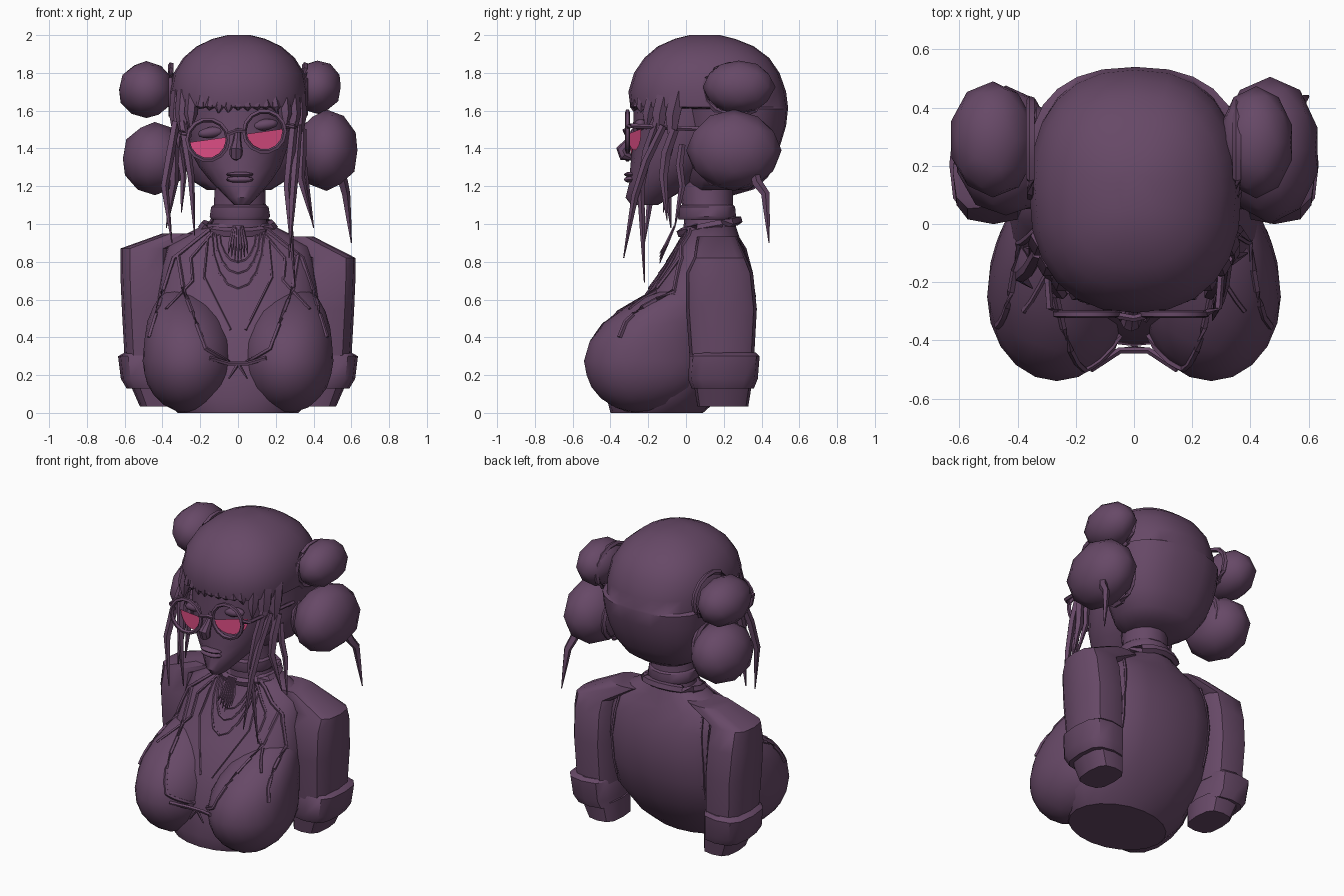
import bpy, bmesh, math, random
from math import sin, cos, pi
from mathutils import Vector, Matrix
from mathutils.bvhtree import BVHTree

random.seed(4)


def material(name, rgb):
    m = bpy.data.materials.new(name)
    m.diffuse_color = (*rgb, 1)
    return m


PURPLE = material("dusky purple", (0.135, 0.066, 0.135))
PINK = material("lens pink", (0.72, 0.075, 0.23))


def finish(name, bm, mat=PURPLE, angle=38):
    bmesh.ops.recalc_face_normals(bm, faces=bm.faces[:])
    me = bpy.data.meshes.new(name)
    bm.to_mesh(me)
    bm.free()
    me.materials.append(mat)
    me.shade_smooth()
    me.set_sharp_from_angle(angle=math.radians(angle))
    ob = bpy.data.objects.new(name, me)
    bpy.context.collection.objects.link(ob)
    return ob


def loft(name, rings, closed=False):
    bm = bmesh.new()
    vs = [[bm.verts.new(p) for p in r] for r in rings]
    n = len(vs[0])
    pairs = list(zip(vs, vs[1:])) + ([(vs[-1], vs[0])] if closed else [])
    for a, b in pairs:
        for i in range(n):
            bm.faces.new((a[i], a[(i + 1) % n], b[(i + 1) % n], b[i]))
    if not closed:
        bm.faces.new(vs[0])
        bm.faces.new(vs[-1])
    return finish(name, bm)


def section(z, cx, y0, y1, rx, n=16, power=2.0):
    """Horizontal superellipse between y0 and y1."""
    f = lambda t: math.copysign(abs(t) ** (2 / power), t)
    return [(cx + rx * f(cos(a)), (y0 + y1) / 2 + (y1 - y0) / 2 * f(sin(a)), z)
            for a in (2 * pi * i / n for i in range(n))]


def tube(name, path, radii, sides=5, closed=False):
    pts = [Vector(p) for p in path]
    n, rings = len(pts), []
    if not isinstance(radii, (list, tuple)):
        radii = [radii] * n
    for i, p in enumerate(pts):
        a = pts[(i - 1) % n] if closed or i else p
        b = pts[(i + 1) % n] if closed or i < n - 1 else p
        t = (b - a).normalized()
        ref = Vector((0, 1, 0)) if abs(t.y) < 0.8 else Vector((0, 0, 1))
        u = t.cross(ref).normalized()
        v = t.cross(u)
        rings.append([p + radii[i] * (u * cos(k) + v * sin(k))
                      for k in (2 * pi * j / sides for j in range(sides))])
    return loft(name, rings, closed)


def ellipsoid(name, c, r, sub=2, rot=None, rough=0.0, shape=None):
    bm = bmesh.new()
    bmesh.ops.create_icosphere(bm, subdivisions=sub, radius=1)
    for v in bm.verts:
        if shape:
            v.co = shape(v.co)
        else:
            v.co *= 1 + random.uniform(-rough, rough)
            v.co = Vector(v.co[i] * r[i] for i in range(3))
        if rot:
            v.co.rotate(rot)
        v.co += Vector(c)
    return finish(name, bm)


def ring(c, r, axis, n=16, ry=None):
    """Closed ring path around the named axis."""
    out = []
    for i in range(n):
        u, v = r * cos(2 * pi * i / n), (ry or r) * sin(2 * pi * i / n)
        d = {"x": (0, u, v), "y": (u, 0, v), "z": (u, v, 0)}[axis]
        out.append(Vector(c) + Vector(d))
    return out


# Torso
k = dict(n=20, power=2.7)
body = [loft("torso", [
    section(0.00, 0, -0.40, 0.09, 0.32, 20), section(0.08, 0, -0.42, 0.18, 0.40, 20),
    section(0.28, 0, -0.38, 0.31, 0.43, **k), section(0.45, 0, -0.33, 0.355, 0.44, **k),
    section(0.62, 0, -0.22, 0.37, 0.43, **k), section(0.78, 0, -0.11, 0.34, 0.41, **k),
    section(0.88, 0, -0.05, 0.30, 0.38, **k), section(0.94, 0, -0.02, 0.28, 0.29, 20),
    section(1.00, 0, 0.0, 0.26, 0.17, 20)])]


def bust(s):
    """Teardrop that leans back and outward towards the shoulder."""
    def shape(p):
        up = max(0, p.z)
        return Vector((p.x * 0.24 + s * 0.04 * up * up,
                       p.y * (0.38 if p.y > 0 else 0.29) + 0.26 * up * up,
                       p.z * (0.40 if p.z > 0 else 0.275)))
    return shape


# Bust and sleeves
for s in (-1, 1):
    body.append(ellipsoid("breast", (s * 0.265, -0.25, 0.275), None, 3, shape=bust(s)))
    drop = 0.05 if s > 0 else 0
    sq = dict(n=12, power=3.0)
    loft("sleeve", [section(0.28, s * 0.47, 0.02, 0.36, 0.13, **sq),
                    section(0.55, s * 0.48, 0.0, 0.375, 0.135, **sq),
                    section(0.74, s * 0.485, 0.0, 0.355, 0.138, **sq),
                    section(0.87 - drop, s * 0.485, 0.04, 0.32, 0.138, **sq),
                    section(0.95 - drop / 3, s * 0.28, 0.06, 0.27, 0.12, **sq)])
    loft("sleeve_cuff", [section(0.13, s * 0.46, 0.03, 0.36, 0.13, **sq),
                         section(0.18, s * 0.48, 0.01, 0.38, 0.14, **sq),
                         section(0.30, s * 0.49, 0.02, 0.39, 0.145, **sq),
                         section(0.32, s * 0.48, 0.03, 0.37, 0.12, **sq)])
    loft("arm", [section(0.035, s * 0.42, 0.06, 0.33, 0.10, **sq),
                 section(0.16, s * 0.45, 0.04, 0.35, 0.125, **sq)])

# Surface lookup so garment edges lie on the body
trees = [BVHTree.FromPolygons([v.co for v in o.data.vertices],
                              [p.vertices for p in o.data.polygons]) for o in body]


def on_body(x, z, lift=0.003, back=False):
    d = -1 if back else 1
    hits = [t.ray_cast(Vector((x, -2 * d, z)), Vector((0, d, 0)))[0] for t in trees]
    ys = [h.y * d for h in hits if h]
    return Vector((x, (min(ys) - lift) * d if ys else 0, z))


def seam(name, pts, r, back=False, steps=5):
    path = []
    for (x0, z0), (x1, z1) in zip(pts, pts[1:]):
        path += [on_body(x0 + (x1 - x0) * k / steps, z0 + (z1 - z0) * k / steps, back=back)
                 for k in range(steps)]
    path.append(on_body(*pts[-1], back=back))
    return tube(name, path, r, 5)


# Jacket edges, bra edges, straps and necklaces
for s in (-1, 1):
    seam("jacket_edge", [(s * 0.15, 0.97), (s * 0.34, 0.82), (s * 0.41, 0.60), (s * 0.47, 0.40)], 0.013)
    seam("lapel", [(s * 0.13, 0.96), (s * 0.25, 0.82), (s * 0.24, 0.70), (s * 0.38, 0.55)], 0.009)
    seam("bra_strap", [(s * 0.32, 0.84), (s * 0.29, 0.66), (s * 0.17, 0.34), (s * 0.05, 0.27)], 0.012)
    seam("neckline", [(s * 0.16, 0.93), (s * 0.18, 0.72), (s * 0.04, 0.44)], 0.007)
    seam("back_seam", [(s * 0.30, 0.88), (s * 0.33, 0.6), (s * 0.32, 0.35)], 0.009, back=True)
for w, low in ((0.10, 0.80), (0.12, 0.74), (0.14, 0.66)):
    seam("necklace", [(w * cos(a), 0.95 + (0.95 - low) * sin(a))
                      for a in (pi + pi * i / 8 for i in range(9))], 0.007, steps=2)
tube("bra_bridge", [(-0.15, -0.50, 0.29), (-0.05, -0.435, 0.26), (0.05, -0.435, 0.26),
                    (0.15, -0.50, 0.29)], 0.012)
for s in (-1, 1):
    tube("bra_bow", [(0, -0.43, 0.26), (s * 0.05, -0.43, 0.18)], [0.012, 0.004])
for i in range(-3, 4):
    tube("pendant_tassel", [(i * 0.008, -0.06, 0.99), (i * 0.014, -0.10, 0.90),
                            (i * 0.017, -0.14, 0.79 + 0.018 * abs(i))], [0.006, 0.010, 0.002])

# Neck, choker and collar
loft("neck", [section(0.92, 0.01, -0.02, 0.27, 0.18), section(1.02, 0.01, -0.01, 0.25, 0.14),
              section(1.30, 0.01, -0.05, 0.25, 0.13)])
loft("choker", [section(1.025, 0.01, -0.04, 0.26, 0.15), section(1.04, 0.01, -0.045, 0.265, 0.16),
                section(1.09, 0.01, -0.045, 0.26, 0.152), section(1.10, 0.01, -0.03, 0.25, 0.14)])
tube("collar", [p + Vector((0, 0, 0.22 * (p.y - 0.12))) for p in ring((0, 0.125, 0.985), 0.185, "z", ry=0.15)],
     0.026, closed=True)

# Head and features
loft("face", [section(1.10, 0.02, -0.29, -0.15, 0.04), section(1.14, 0.02, -0.32, -0.08, 0.08),
              section(1.22, 0.015, -0.30, 0.06, 0.155), section(1.30, 0.01, -0.295, 0.16, 0.215),
              section(1.40, 0.0, -0.285, 0.25, 0.26), section(1.52, 0.0, -0.28, 0.3, 0.28),
              section(1.66, 0.0, -0.275, 0.3, 0.285)])
tube("nose", [(0.0, -0.27, 1.50), (-0.005, -0.30, 1.44), (-0.01, -0.335, 1.39), (-0.01, -0.325, 1.365),
              (-0.01, -0.285, 1.345)], [0.016, 0.022, 0.036, 0.034, 0.01], 8)
for z, h in ((1.262, 0.014), (1.236, 0.018)):
    ellipsoid("lip", (0.01, -0.295, z), (0.075, 0.034, h))
tilt = Matrix.Rotation(math.radians(-8), 3, "Y")
for s in (-1, 1):
    ellipsoid("eyelid", (s * 0.14, -0.24, 1.505 + 0.02 * s), (0.075, 0.035, 0.03), 2, tilt)

# Round glasses, with half-tinted lenses angled back
for s in (-1, 1):
    c = Vector((s * 0.15 - 0.01, -0.31, 1.468 + 0.022 * s))
    tube("glasses_rim", ring(c, 0.108, "y", 14), 0.013, closed=True)
    bm = bmesh.new()
    arc = [Vector((0.1 * cos(a), 0, 0.1 * sin(a))) for a in (pi + pi * i / 10 for i in range(11))]
    bm.faces.new([bm.verts.new(Vector((p.x, -0.302 + 0.36 * (abs(p.x) - 0.06), p.z)))
                  for p in (c + tilt @ q for q in arc)])
    finish("tinted_lens", bm, PINK)
    tube("glasses_temple", [(s * 0.25, -0.305, 1.49 + 0.025 * s), (s * 0.29, -0.29, 1.50 + 0.02 * s),
                            (s * 0.32, 0.12, 1.50)], 0.013)
tube("glasses_bridge", [(-0.055, -0.315, 1.475), (0, -0.325, 1.495), (0.04, -0.315, 1.49)], 0.012)

# Hair cap, open below the fringe around the face
h = dict(n=24, power=2.35)
loft("hair_cap", [section(z, 0.005, y0, y1, rx, **h) for z, y0, y1, rx in (
    (1.18, 0.04, 0.33, 0.17), (1.23, 0.0, 0.40, 0.25), (1.32, -0.01, 0.46, 0.305),
    (1.42, -0.02, 0.50, 0.335), (1.52, -0.03, 0.53, 0.35), (1.61, -0.05, 0.54, 0.36),
    (1.62, -0.295, 0.54, 0.36), (1.70, -0.305, 0.53, 0.365), (1.80, -0.275, 0.495, 0.345),
    (1.88, -0.22, 0.44, 0.295), (1.94, -0.15, 0.36, 0.225), (1.98, -0.06, 0.26, 0.14),
    (2.00, 0.02, 0.18, 0.06))])

# Fringe tips and temple locks under the cap edge
for i in range(-4, 5):
    x, e = i * 0.05, random.uniform(0.0, 0.025)
    y = -0.275 + 0.9 * x * x
    tube("fringe_tip", [(x * 0.95, y, 1.68), (x, y, 1.62), (x * 1.03, y, 1.585 + e)], [0.02, 0.026, 0.003], 6)
for s in (-1, 1):
    for x, y, z, r in ((0.25, -0.20, 1.50, 0.035), (0.29, -0.14, 1.42, 0.045), (0.32, -0.07, 1.36, 0.045)):
        tube("temple_lock", [(s * (x - 0.01), y + 0.03, 1.70), (s * x, y, 1.58), (s * x, y - 0.01, z)],
             [r, r, 0.004], 6)

# Four buns with hair ties
for name, c, r in (("upper_bun", (-0.485, 0.29, 1.71), (0.15, 0.20, 0.152)),
                   ("upper_bun", (0.42, 0.28, 1.725), (0.13, 0.19, 0.142)),
                   ("lower_bun", (-0.44, 0.25, 1.345), (0.175, 0.225, 0.192)),
                   ("lower_bun", (0.468, 0.255, 1.39), (0.172, 0.25, 0.212))):
    ellipsoid(name, c, r, 2, rough=0.02)
for s in (-1, 1):
    tube("hair_tie", ring((s * 0.355, 0.26, 1.71), 0.165, "x", 14, 0.135), 0.016, closed=True)
    tube("hair_tie", ring((s * 0.33, 0.25, 1.38), 0.14, "x", 14), 0.018, closed=True)

# Loose strands: (root, middle, tip, radius)
for a, b, c, r in (
        ((0.30, -0.14, 1.58), (0.26, -0.24, 1.20), (0.30, -0.22, 0.69), 0.022),
        ((0.32, -0.12, 1.52), (0.29, -0.27, 1.15), (0.27, -0.33, 0.82), 0.020),
        ((0.34, -0.06, 1.50), (0.33, -0.12, 1.25), (0.39, -0.10, 1.02), 0.024),
        ((0.33, -0.02, 1.42), (0.36, -0.02, 1.20), (0.40, -0.06, 0.98), 0.018),
        ((0.54, 0.36, 1.28), (0.57, 0.42, 1.16), (0.60, 0.44, 0.90), 0.024),
        ((-0.30, -0.14, 1.58), (-0.25, -0.24, 1.25), (-0.23, -0.24, 0.94), 0.020),
        ((-0.33, -0.10, 1.54), (-0.39, -0.18, 1.20), (-0.35, -0.22, 0.90), 0.022),
        ((-0.34, -0.06, 1.50), (-0.34, -0.10, 1.22), (-0.38, -0.08, 0.98), 0.024),
        ((-0.32, -0.04, 1.44), (-0.29, -0.10, 1.25), (-0.30, -0.12, 1.06), 0.018)):
    a, b, c = Vector(a), Vector(b), Vector(c)
    tube("loose_strand", [a, (a + b) / 2 + Vector((0, -0.015, 0)), b, (b + c) / 2, c],
         [r, r * 1.15, r, r * 0.6, 0.003], 5)
